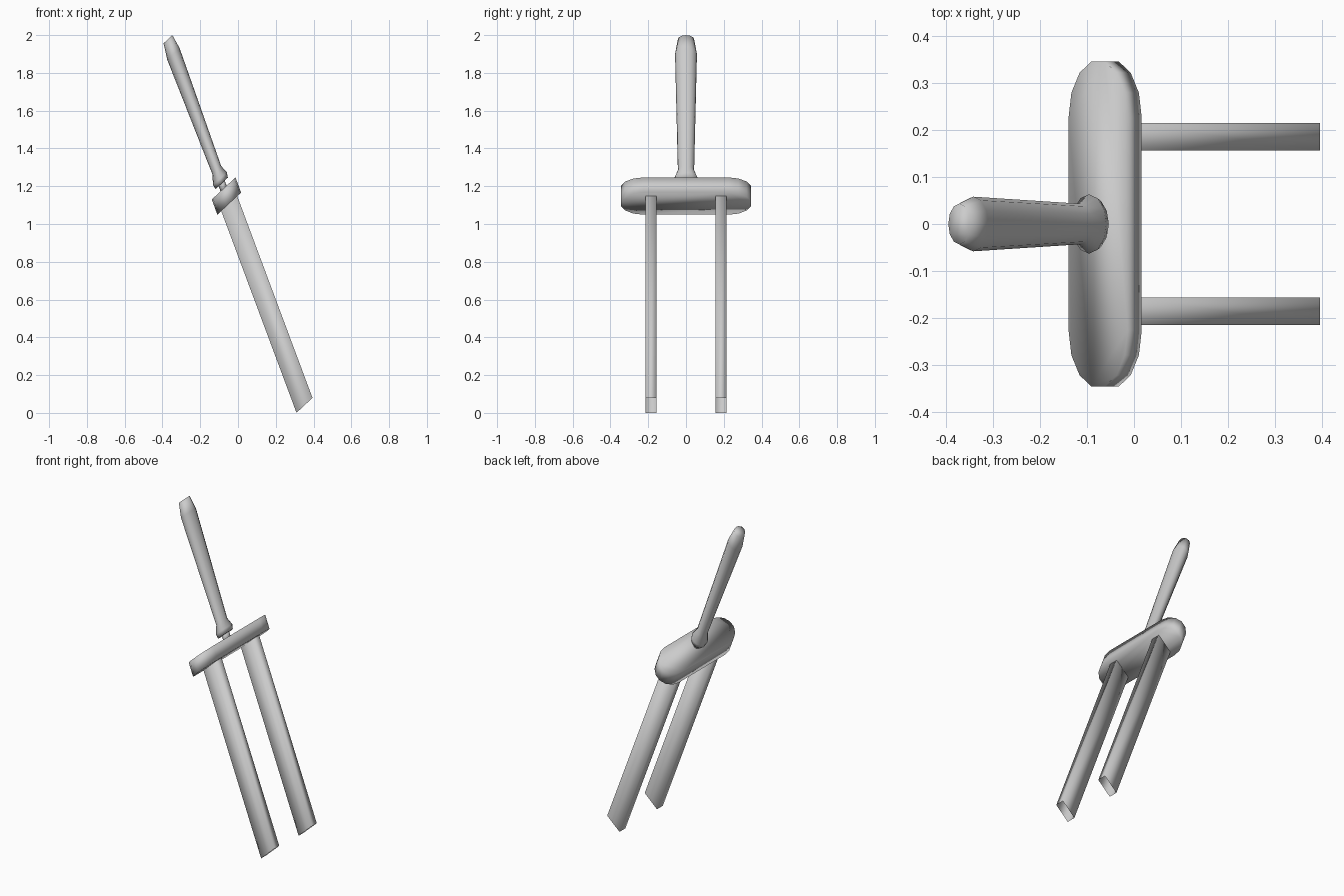
import bpy, bmesh, math
from mathutils import Matrix

cube = bpy.data.objects.get("Cube")
if cube:
    bpy.data.objects.remove(cube)

grey = bpy.data.materials.new("light_grey")
grey.use_nodes = True
colour = (0.6, 0.6, 0.6, 1)
grey.diffuse_color = colour
grey.node_tree.nodes["Principled BSDF"].inputs["Base Color"].default_value = colour

# Raked frame: sections slope along u, the steering axis leans back with height
LEAN = 0.373
RAKE = Matrix(((0.73, 0, -LEAN, -0.062 + LEAN * 1.15),
               (0, 1, 0, 0),
               (0.68, 0, 1, 0),
               (0, 0, 0, 1)))


def oval(ru, rv, sides=12):
    return [(ru * math.cos(2 * math.pi * i / sides),
             rv * math.sin(2 * math.pi * i / sides)) for i in range(sides)]


def stadium(ru, straight, arc, steps=7):
    half = [(ru * math.cos(math.pi * i / steps),
             straight + arc * math.sin(math.pi * i / steps))
            for i in range(steps + 1)]
    return half + [(-u, -v) for u, v in half]


def loft(name, sections, cap_start=True, cap_end=True):
    """Skin (height, outline) sections along the leaning axis."""
    bm = bmesh.new()
    rings = [[bm.verts.new((u, v, z)) for u, v in outline]
             for z, outline in sections]
    n = len(rings[0])
    for low, high in zip(rings, rings[1:]):
        for i in range(n):
            j = (i + 1) % n
            bm.faces.new((low[i], low[j], high[j], high[i]))
    if cap_start:
        bm.faces.new(rings[0][::-1])
    if cap_end:
        bm.faces.new(rings[-1])
    bm.transform(RAKE)
    bmesh.ops.recalc_face_normals(bm, faces=bm.faces)
    for face in bm.faces:
        face.smooth = True
    mesh = bpy.data.meshes.new(name)
    bm.to_mesh(mesh)
    bm.free()
    mesh.materials.append(grey)
    obj = bpy.data.objects.new(name, mesh)
    bpy.context.collection.objects.link(obj)
    return obj


# Open rectangular legs
for side, y in (("left", 0.185), ("right", -0.185)):
    outline = [(a * 0.058, y + b * 0.029)
               for a, b in ((1, -1), (1, 1), (-1, 1), (-1, -1))]
    loft(side + "_leg", [(0.04, outline), (1.13, outline)], cap_start=False)

# Rounded crossbar
bar = stadium(0.104, 0.225, 0.123)
bar = [(max(-0.086, min(0.086, u * 0.83)), v) for u, v in bar]
loft("crossbar", [(1.108, bar), (1.188, bar)])

# Thin neck, then the flared collar and tapered grip
neck = oval(0.022, 0.028)
loft("neck", [(1.17, neck), (1.23, neck)])
loft("grip", [(1.215, oval(0.045, 0.056)),
              (1.24, oval(0.05, 0.063)),
              (1.285, oval(0.032, 0.043)),
              (1.9, oval(0.045, 0.058)),
              (1.978, oval(0.032, 0.043))])
